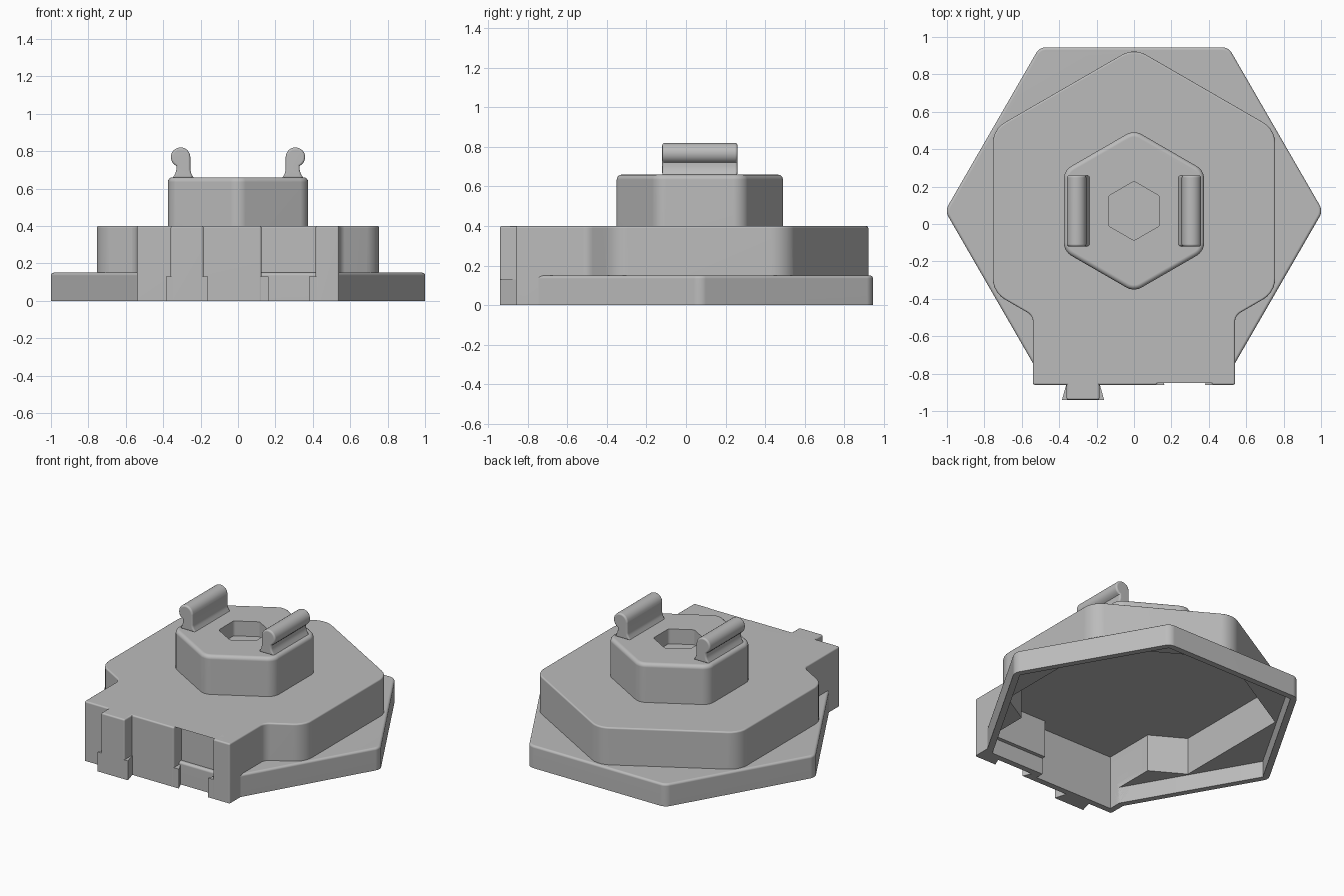
import bpy, bmesh
from math import radians, sin, cos, pi, tan, sqrt
from mathutils import Vector, Matrix

if "Cube" in bpy.data.objects:
    bpy.data.objects.remove(bpy.data.objects["Cube"], do_unlink=True)

GREY = bpy.data.materials.new("plain_grey")
GREY.use_nodes = True
GREY.diffuse_color = (0.5, 0.5, 0.5, 1)
GREY.node_tree.nodes["Principled BSDF"].inputs["Base Color"].default_value = (0.5, 0.5, 0.5, 1)
CY = 0.07  # shared centre of all the hexagons


def rounded(points, steps=5):
    """Outline from (x, y, corner radius) points, with arcs at the corners."""
    out = []
    n = len(points)
    for i, (x, y, r) in enumerate(points):
        p = Vector((x, y))
        if r == 0:
            out.append(p)
            continue
        a = (Vector(points[i - 1][:2]) - p).normalized()
        b = (Vector(points[(i + 1) % n][:2]) - p).normalized()
        half = a.angle(b) / 2
        centre = p + (a + b).normalized() * (r / sin(half))
        start = p + a * (r / tan(half)) - centre
        end = p + b * (r / tan(half)) - centre
        for k in range(steps + 1):
            mix = start.lerp(end, k / steps)
            out.append(centre + mix.normalized() * r)
    return out


def hexagon(apothem, radius, pointed_y=True):
    size = apothem * 2 / sqrt(3)
    turn = pi / 2 if pointed_y else 0
    pts = [(size * cos(turn + i * pi / 3), CY + size * sin(turn + i * pi / 3), radius)
           for i in range(6)]
    return rounded(pts)


def prism(name, outline, z0, z1, bevel=0, both=False):
    """Extrude an outline upward and round its top (or both) rims."""
    bm = bmesh.new()
    face = bm.faces.new([bm.verts.new((p[0], p[1], z0)) for p in outline])
    made = bmesh.ops.extrude_face_region(bm, geom=[face], use_keep_orig=True)
    top = [g for g in made["geom"] if isinstance(g, bmesh.types.BMVert)]
    bmesh.ops.translate(bm, verts=top, vec=(0, 0, z1 - z0))
    bmesh.ops.recalc_face_normals(bm, faces=bm.faces)
    if bevel:
        levels = (z0, z1) if both else (z1,)
        rim = [e for e in bm.edges
               if any(all(abs(v.co.z - z) < 1e-5 for v in e.verts) for z in levels)]
        bmesh.ops.bevel(bm, geom=rim, offset=bevel, segments=4, profile=0.5,
                        affect='EDGES', clamp_overlap=True)
    mesh = bpy.data.meshes.new(name)
    bm.to_mesh(mesh)
    bm.free()
    mesh.materials.append(GREY)
    obj = bpy.data.objects.new(name, mesh)
    bpy.context.collection.objects.link(obj)
    return obj


def activate(obj):
    bpy.ops.object.select_all(action='DESELECT')
    obj.select_set(True)
    bpy.context.view_layer.objects.active = obj


def cut(obj, *cutters):
    activate(obj)
    for c in cutters:
        mod = obj.modifiers.new("cut", 'BOOLEAN')
        mod.operation = 'DIFFERENCE'
        mod.solver = 'EXACT'
        mod.object = c
        bpy.ops.object.modifier_apply(modifier=mod.name)


def finish(obj):
    activate(obj)
    bpy.ops.object.shade_smooth_by_angle(angle=radians(35))
    obj.modifiers.new("even_shading", 'WEIGHTED_NORMAL').keep_sharp = True


# Base plate and stepped body with the connector block at the front
base = prism("base_plate", hexagon(0.875, 0.06, False), 0, 0.15, 0.015)
body = prism("body", rounded([
    (0.755, 0.506, 0.13), (0, 0.942, 0.13), (-0.755, 0.506, 0.13),
    (-0.755, -0.366, 0.13), (-0.54, -0.49, 0.06), (-0.54, -0.86, 0.01),
    (-0.36, -0.86, 0), (-0.36, -0.94, 0.01), (-0.185, -0.94, 0.01), (-0.185, -0.86, 0),
    (0.125, -0.86, 0.01), (0.125, -0.78, 0), (0.415, -0.78, 0), (0.415, -0.86, 0.01),
    (0.54, -0.86, 0.01), (0.54, -0.49, 0.06), (0.755, -0.366, 0.13)]), 0, 0.4, 0.035)

# Hollow underside
base_pocket = prism("base_pocket", hexagon(0.835, 0, False), -0.1, 0.11)
body_pocket = prism("body_pocket", [
    (0.715, 0.483), (0, 0.896), (-0.715, 0.483), (-0.715, -0.343), (-0.5, -0.467),
    (-0.5, -0.82), (0.085, -0.82), (0.085, -0.74), (0.5, -0.74), (0.5, -0.467),
    (0.715, -0.343)], -0.12, 0.36)
cut(base, base_pocket, body_pocket)
cut(body, base_pocket, body_pocket)

# Top boss with a blind hexagonal socket
boss = prism("top_boss", hexagon(0.375, 0.08), 0.38, 0.66, 0.025)
socket = prism("socket", hexagon(0.137, 0.02), 0.56, 0.8)
cut(boss, socket)
for cutter in (base_pocket, body_pocket, socket):
    bpy.data.objects.remove(cutter, do_unlink=True)

# Dovetail flares low on the tongue and in the slot
tongue = prism("tongue_flare", [(-0.36, -0.85), (-0.385, -0.94), (-0.16, -0.94), (-0.185, -0.85)], 0, 0.13)
tooth_a = prism("slot_tooth_right", [(0.12, -0.78), (0.12, -0.86), (0.163, -0.86), (0.127, -0.78)], 0, 0.13)
tooth_b = prism("slot_tooth_left", [(0.42, -0.78), (0.413, -0.78), (0.38, -0.86), (0.42, -0.86)], 0, 0.13)

# Pair of clips: a round bead on a flared stem
bead = [(0.307 + 0.052 * cos(radians(a)), 0.768 + 0.052 * sin(radians(a)))
        for a in range(-64, 181, 15)]
stem = [(0.255, 0.77), (0.255, 0.70), (0.25, 0.68), (0.235, 0.655),
        (0.35, 0.655), (0.335, 0.68), (0.33, 0.70)]
clips = []
for side, label in ((1, "left_clip"), (-1, "right_clip")):
    clip = prism(label, [(x * side, z) for x, z in bead + stem], -0.26, 0.12, 0.012, True)
    clip.data.transform(Matrix.Rotation(radians(90), 4, 'X'))
    clips.append(clip)

for part in [base, body, boss, tongue, tooth_a, tooth_b] + clips:
    finish(part)
